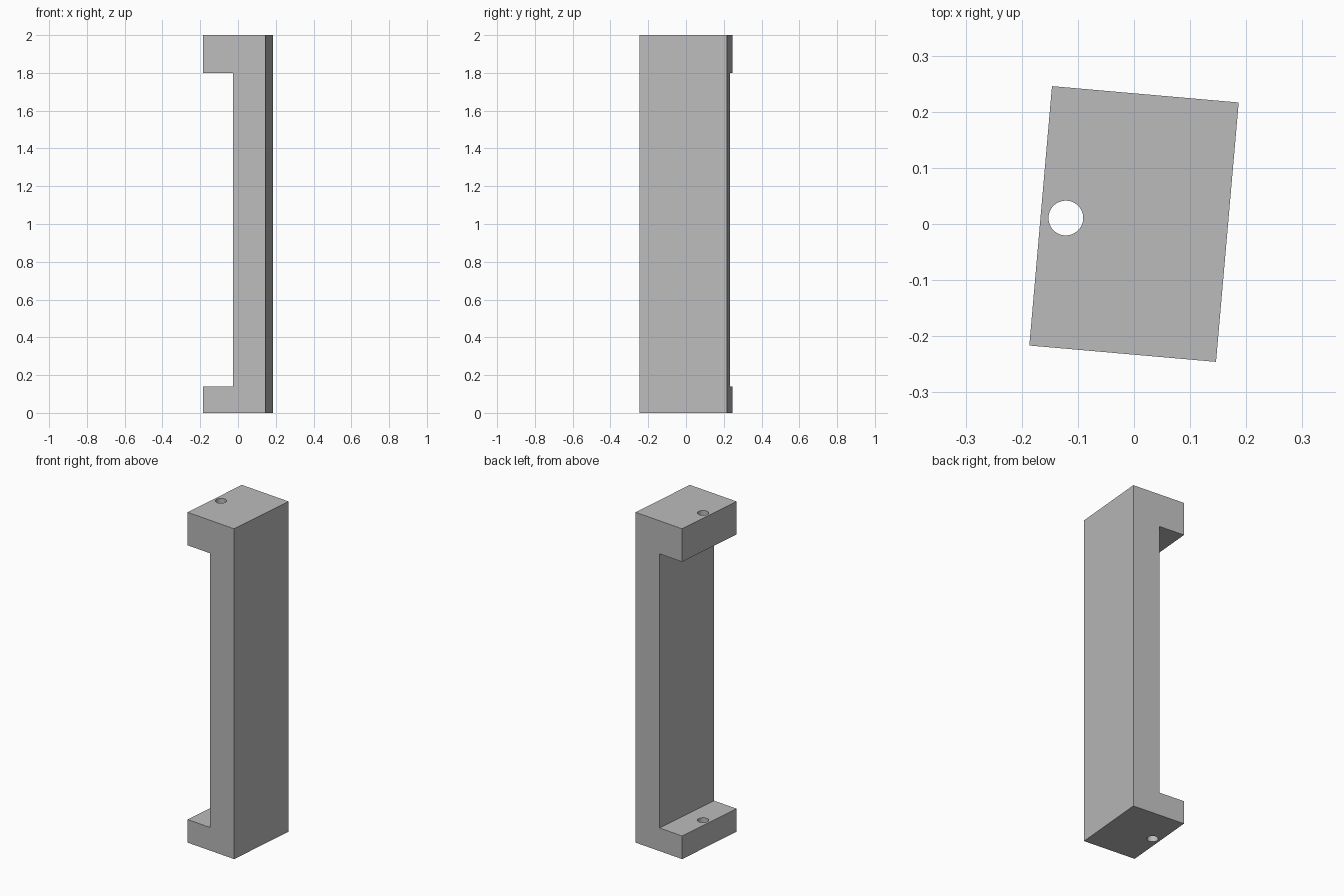
import bpy, bmesh, math

WIDTH, DEPTH, HEIGHT = 0.334, 0.464, 2.0
TURN = math.radians(-5)

if "Cube" in bpy.data.objects:
    bpy.data.objects.remove(bpy.data.objects["Cube"])

grey = bpy.data.materials.new("plain grey")
grey.use_nodes = True
colour = (0.5, 0.5, 0.5, 1)
grey.diffuse_color = colour
grey.node_tree.nodes["Principled BSDF"].inputs["Base Color"].default_value = colour

# C-shaped bracket: side profile extruded through its depth
left, right, web = -WIDTH / 2, WIDTH / 2, -0.006
profile = [(left, 0), (right, 0), (right, HEIGHT), (left, HEIGHT),
           (left, 1.8), (web, 1.8), (web, 0.14), (left, 0.14)]
bm = bmesh.new()
face = bm.faces.new([bm.verts.new((x, -DEPTH / 2, z)) for x, z in profile])
extruded = bmesh.ops.extrude_face_region(bm, geom=[face])["geom"]
bmesh.ops.translate(bm, vec=(0, DEPTH, 0),
                    verts=[v for v in extruded if isinstance(v, bmesh.types.BMVert)])
bmesh.ops.recalc_face_normals(bm, faces=bm.faces)
mesh = bpy.data.meshes.new("bracket")
bm.to_mesh(mesh)
bm.free()
mesh.materials.append(grey)
bracket = bpy.data.objects.new("bracket", mesh)
bracket.rotation_euler.z = TURN
bpy.context.collection.objects.link(bracket)

# Bolt hole through both end flanges
bpy.ops.mesh.primitive_cylinder_add(vertices=40, radius=0.031, depth=HEIGHT + 0.2,
                                    location=(-0.122, 0, HEIGHT / 2))
cutter = bpy.context.object
cutter.name = "hole_cutter"
cutter.data.materials.append(grey)
cutter.parent = bracket
cut = bracket.modifiers.new("bolt holes", "BOOLEAN")
cut.operation = "DIFFERENCE"
cut.solver = "EXACT"
cut.object = cutter

# Bake the cut, discard the helper, and smooth only the hole walls
bpy.ops.object.select_all(action="DESELECT")
bracket.select_set(True)
bpy.context.view_layer.objects.active = bracket
bpy.ops.object.modifier_apply(modifier=cut.name)
bpy.data.objects.remove(cutter)
bpy.ops.object.shade_smooth_by_angle(angle=math.radians(30))
